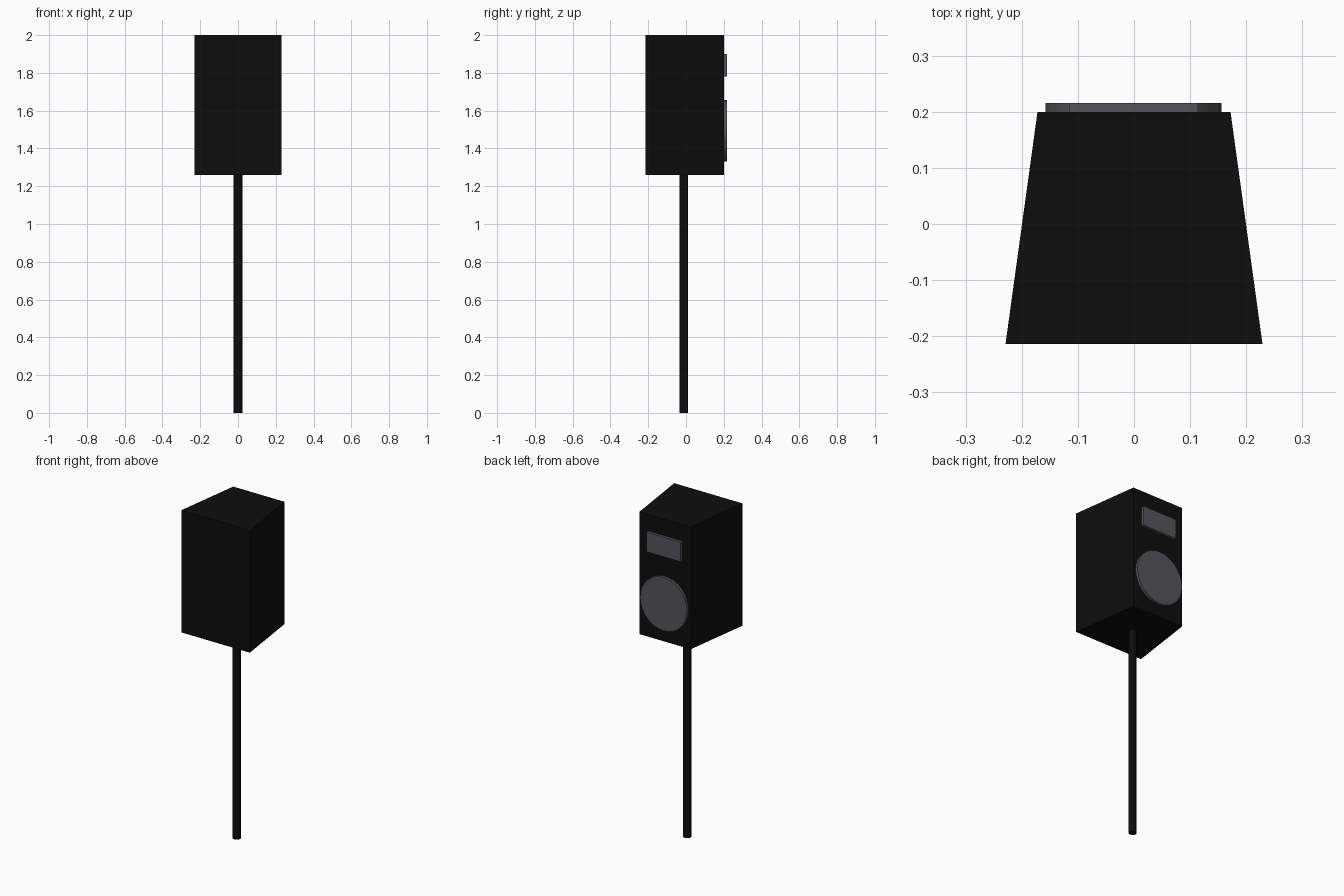
import bpy
import bmesh
from math import pi
from mathutils import Matrix, Vector

cube = bpy.data.objects.get("Cube")
if cube:
    bpy.data.objects.remove(cube, do_unlink=True)


def make_material(name, color):
    mat = bpy.data.materials.new(name)
    mat.use_nodes = True
    mat.diffuse_color = color
    mat.node_tree.nodes["Principled BSDF"].inputs["Base Color"].default_value = color
    return mat


def add_object(name, bm, mat):
    bmesh.ops.recalc_face_normals(bm, faces=bm.faces)
    mesh = bpy.data.meshes.new(name)
    bm.to_mesh(mesh)
    bm.free()
    mesh.materials.append(mat)
    obj = bpy.data.objects.new(name, mesh)
    bpy.context.collection.objects.link(obj)
    return obj


def box(name, center, size, mat, back_taper=1.0):
    bm = bmesh.new()
    bmesh.ops.create_cube(bm, size=1)
    for v in bm.verts:
        if v.co.y > 0:
            v.co.x *= back_taper
        v.co = v.co * Vector(size) + Vector(center)
    return add_object(name, bm, mat)


def cylinder(name, center, radius, depth, sides, mat, rotation=Matrix(), stretch=(1, 1, 1)):
    bm = bmesh.new()
    matrix = Matrix.Translation(center) @ Matrix.Diagonal((*stretch, 1)) @ rotation
    bmesh.ops.create_cone(bm, cap_ends=True, segments=sides, radius1=radius,
                          radius2=radius, depth=depth, matrix=matrix)
    obj = add_object(name, bm, mat)
    bpy.ops.object.select_all(action="DESELECT")
    obj.select_set(True)
    bpy.context.view_layer.objects.active = obj
    bpy.ops.object.shade_smooth_by_angle()
    return obj


black = make_material("black", (0.004, 0.004, 0.004, 1))
grey = make_material("grey", (0.085, 0.091, 0.1, 1))

# Tapered cabinet, narrower on the driver side
box("cabinet", (0, -0.007, 1.63), (0.458, 0.414, 0.74), black, back_taper=0.751)

# Tweeter plate and woofer disc standing proud of the baffle
box("tweeter", (-0.001, 0.203, 1.84), (0.23, 0.026, 0.12), grey)
cylinder("woofer", (-0.001, 0.203, 1.494), 0.162, 0.026, 32, grey,
         Matrix.Rotation(pi / 2, 4, "X"), (0.97, 1, 1))

# Support pole
cylinder("pole", (0, -0.012, 0.635), 0.0225, 1.27, 16, black)
